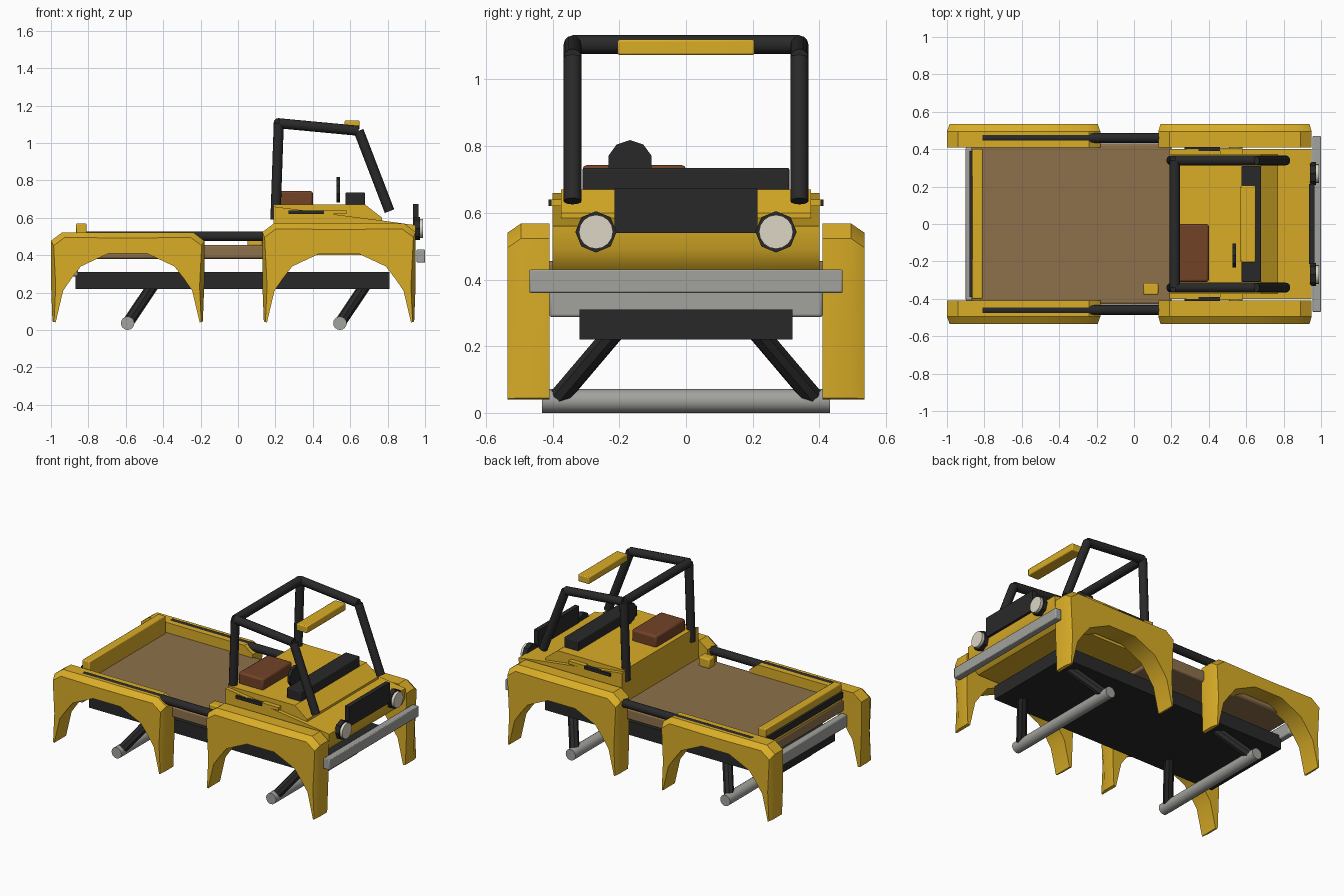
import bpy, bmesh, math
from mathutils import Vector

cube = bpy.data.objects.get("Cube")
if cube:
    bpy.data.objects.remove(cube, do_unlink=True)


def material(name, rgb):
    m = bpy.data.materials.new(name)
    m.use_nodes = True
    col = (*rgb, 1)
    m.diffuse_color = col
    m.node_tree.nodes["Principled BSDF"].inputs["Base Color"].default_value = col
    return m


YELLOW = material("yellow paint", (0.70, 0.42, 0.02))
BLACK = material("black", (0.022, 0.022, 0.022))
GREY = material("grey metal", (0.36, 0.36, 0.34))
LENS = material("lamp cream", (0.72, 0.67, 0.56))
BROWN = material("bed brown", (0.27, 0.165, 0.07))
SEAT = material("seat brown", (0.17, 0.055, 0.02))


def finish(name, bm, mat, bevel=0.0):
    bmesh.ops.recalc_face_normals(bm, faces=bm.faces)
    me = bpy.data.meshes.new(name)
    bm.to_mesh(me)
    bm.free()
    me.materials.append(mat)
    ob = bpy.data.objects.new(name, me)
    bpy.context.collection.objects.link(ob)
    if bevel:
        mod = ob.modifiers.new("Bevel", "BEVEL")
        mod.width = bevel
        mod.segments = 2
    bpy.ops.object.select_all(action="DESELECT")
    ob.select_set(True)
    bpy.context.view_layer.objects.active = ob
    bpy.ops.object.shade_smooth_by_angle(angle=math.radians(35))
    return ob


def box(name, x, y, z, mat, bevel=0.0):
    """Box from (min, max) ranges."""
    bm = bmesh.new()
    bmesh.ops.create_cube(bm, size=1)
    for v in bm.verts:
        for i, r in enumerate((x, y, z)):
            v.co[i] = r[0] if v.co[i] < 0 else r[1]
    return finish(name, bm, mat, bevel)


def tube(name, a, b, r, mat, sides=12):
    """Cylinder between two points."""
    a, b = Vector(a), Vector(b)
    bm = bmesh.new()
    bmesh.ops.create_cone(bm, cap_ends=True, segments=sides, radius1=r, radius2=r,
                          depth=(b - a).length)
    rot = (b - a).to_track_quat("Z", "Y")
    for v in bm.verts:
        v.co = rot @ v.co + (a + b) / 2
    return finish(name, bm, mat)


def prism(name, profile, half, mat, bevel=0.0):
    """Side profile in x, z extruded across y."""
    bm = bmesh.new()
    f = bm.faces.new([bm.verts.new((x, -half, z)) for x, z in profile])
    ext = bmesh.ops.extrude_face_region(bm, geom=[f])["geom"]
    for v in ext:
        if isinstance(v, bmesh.types.BMVert):
            v.co.y = half
    return finish(name, bm, mat, bevel)


def fender(name, cx, side, top):
    """Wheel arch swept from paired outer and inner points, with a chamfered outer edge."""
    outer = [(0.402, 0.045), (0.41, 0.25), (0.41, top - 0.045), (0.35, top), (0.1, top)]
    inner = [(0.385, 0.04), (0.345, 0.21), (0.3, 0.275), (0.25, 0.34), (0.1, 0.41)]
    pairs = list(zip(outer, inner))
    pairs += [((-o[0], o[1]), (-i[0], i[1])) for o, i in reversed(pairs)]
    bm = bmesh.new()
    rings = []
    for o, i in pairs:
        o, i = Vector(o), Vector(i)
        d = i - o
        c = o + d.normalized() * min(0.03, d.length * 0.5)
        section = [(o, 0.41), (o, 0.495), (c, 0.535), (i, 0.535), (i, 0.41)]
        rings.append([bm.verts.new((cx + p.x, side * y, p.y)) for p, y in section])
    for r, s in zip(rings, rings[1:]):
        for k in range(5):
            n = (k + 1) % 5
            bm.faces.new((r[k], r[n], s[n], s[k]))
    bm.faces.new(rings[0])
    bm.faces.new(rings[-1])
    finish(name, bm, YELLOW)


# Cab body, hood and dashboard
prism("cab_body", [(0.19, 0.40), (0.87, 0.40), (0.92, 0.44), (0.945, 0.49), (0.95, 0.56),
                   (0.77, 0.585), (0.19, 0.66)], 0.40, YELLOW)
prism("cab_deck", [(0.19, 0.57), (0.77, 0.57), (0.77, 0.6), (0.68, 0.67), (0.19, 0.67)],
      0.375, YELLOW)
box("dashboard", (0.575, 0.68), (-0.31, 0.31), (0.66, 0.735), BLACK, 0.006)
box("seat", (0.22, 0.4), (-0.31, 0), (0.66, 0.743), SEAT, 0.012)
tube("steering_wheel", (0.526, -0.168, 0.75), (0.546, -0.168, 0.75), 0.068, BLACK, 10)

# Nose
box("grille", (0.935, 0.965), (-0.215, 0.215), (0.54, 0.673), BLACK)
box("front_bumper", (0.955, 1.0), (-0.47, 0.47), (0.36, 0.43), GREY, 0.005)

# Load bed
box("bed_floor", (-0.87, 0.2), (-0.43, 0.43), (0.38, 0.455), BROWN, 0.012)
box("tailgate", (-0.865, -0.81), (-0.4, 0.4), (0.44, 0.57), YELLOW, 0.006)
box("tailgate_strip", (-0.88, -0.86), (-0.39, 0.39), (0.48, 0.52), BLACK)
box("rear_bumper", (-0.9, -0.855), (-0.41, 0.41), (0.287, 0.37), GREY, 0.008)
box("filler_box", (0.05, 0.13), (-0.38, -0.315), (0.45, 0.515), YELLOW, 0.008)

# Chassis and axles
box("chassis", (-0.87, 0.81), (-0.32, 0.32), (0.22, 0.31), BLACK)
for end, x in (("rear", -0.59), ("front", 0.545)):
    tube(end + "_axle", (x, -0.432, 0.036), (x, 0.432, 0.036), 0.036, GREY, 16)

# Roll cage crossbar and lamp bar
tube("cage_crossbar", (0.218, -0.34, 1.105), (0.218, 0.34, 1.105), 0.028, BLACK)
box("lamp_bar", (0.57, 0.65), (-0.205, 0.205), (1.073, 1.12), YELLOW, 0.006)

# Paired parts
for label, s in (("left", 1), ("right", -1)):
    fender("rear_fender_" + label, -0.59, s, 0.522)
    fender("front_fender_" + label, 0.54, s, 0.568)
    tube("side_rail_" + label, (-0.81, s * 0.46, 0.501), (0.16, s * 0.46, 0.501), 0.026, BLACK)
    for end, x in (("rear", -0.59), ("front", 0.545)):
        tube(end + "_strut_" + label, (x, s * 0.39, 0.036), (x + 0.15, s * 0.2, 0.26),
             0.031, BLACK, 8)
    cage = [(0.2, 0.59), (0.218, 1.105), (0.645, 1.065), (0.81, 0.635)]
    names = ["cage_rear_post_", "cage_top_rail_", "cage_front_post_"]
    for n, a, b in zip(names, cage, cage[1:]):
        tube(n + label, (a[0], s * 0.34, a[1]), (b[0], s * 0.34, b[1]), 0.027, BLACK)
    tube("lamp_housing_" + label, (0.94, s * 0.27, 0.543), (0.972, s * 0.27, 0.543), 0.062, BLACK, 8)
    tube("lamp_lens_" + label, (0.96, s * 0.27, 0.543), (0.99, s * 0.27, 0.543), 0.051, LENS, 16)
    ys = sorted((s * 0.39, s * 0.413))
    box("door_handle_" + label, (0.27, 0.46), ys, (0.62, 0.64), BLACK)
    box("side_trim_" + label, (0.46, 0.58), sorted((s * 0.37, s * 0.405)), (0.62, 0.64), YELLOW)
